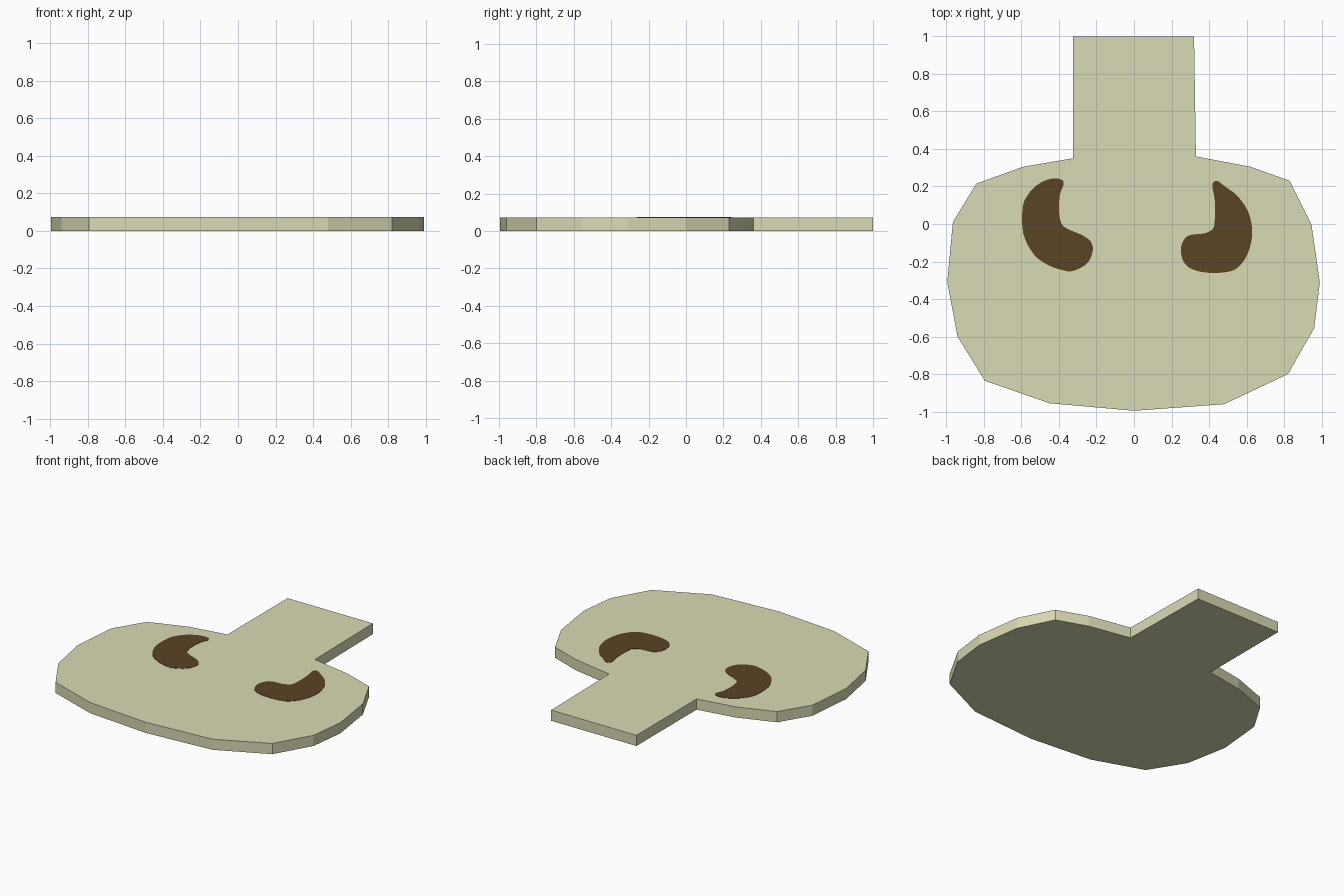
import bpy
import bmesh
from mathutils import Vector

if "Cube" in bpy.data.objects:
    bpy.data.objects.remove(bpy.data.objects["Cube"])

THICK = 0.073


def material(name, color):
    m = bpy.data.materials.new(name)
    m.diffuse_color = (*color, 1.0)
    m.use_nodes = True
    m.node_tree.nodes["Principled BSDF"].inputs["Base Color"].default_value = m.diffuse_color
    return m


def smooth_loop(pts, steps=4):
    """Closed Catmull-Rom curve through the given points."""
    out, n = [], len(pts)
    for i in range(n):
        a, b, c, d = (Vector(pts[(i + k) % n]) for k in (-1, 0, 1, 2))
        for s in range(steps):
            t = s / steps
            out.append(0.5 * (2 * b + (c - a) * t
                              + (2 * a - 5 * b + 4 * c - d) * t ** 2
                              + (3 * b - a - 3 * c + d) * t ** 3))
    return out


def slab(name, pts, z0, z1, mat):
    """Extrude a flat outline from z0 up to z1."""
    bm = bmesh.new()
    face = bm.faces.new([bm.verts.new((p[0], p[1], z0)) for p in pts])
    new = bmesh.ops.extrude_face_region(bm, geom=[face], use_keep_orig=True)["geom"]
    bmesh.ops.translate(bm, vec=(0, 0, z1 - z0),
                        verts=[g for g in new if isinstance(g, bmesh.types.BMVert)])
    bmesh.ops.recalc_face_normals(bm, faces=bm.faces)
    # concave caps are split into triangles
    bmesh.ops.triangulate(bm, faces=[f for f in bm.faces if len(f.verts) > 4])
    me = bpy.data.meshes.new(name)
    bm.to_mesh(me)
    bm.free()
    me.materials.append(mat)
    ob = bpy.data.objects.new(name, me)
    bpy.context.collection.objects.link(ob)
    return ob


cream = material("pale olive cream", (0.70, 0.70, 0.46))
brown = material("dark brown", (0.102, 0.056, 0.018))

# Body plate with a square tab at the back
body = [(-0.325, 1.0), (0.32, 1.0), (0.33, 0.36), (0.62, 0.305), (0.83, 0.23),
        (0.945, 0.0), (0.99, -0.31), (0.96, -0.555), (0.82, -0.80), (0.48, -0.96),
        (0.0, -0.995), (-0.45, -0.955), (-0.795, -0.835), (-0.94, -0.60),
        (-0.995, -0.31), (-0.965, 0.01), (-0.84, 0.215), (-0.59, 0.305),
        (-0.325, 0.35)]
slab("body_plate", body, 0, THICK, cream)

# Curved marks, thin plates lying on the body
left = [(-0.395, 0.24), (-0.375, 0.215), (-0.395, 0.155), (-0.40, 0.07),
        (-0.385, 0.0), (-0.345, -0.03), (-0.275, -0.06), (-0.23, -0.095),
        (-0.22, -0.145), (-0.25, -0.21), (-0.325, -0.25), (-0.385, -0.245),
        (-0.465, -0.215), (-0.535, -0.16), (-0.59, -0.05), (-0.593, 0.09),
        (-0.565, 0.155), (-0.52, 0.205), (-0.455, 0.238)]
right = [(0.44, 0.23), (0.485, 0.20), (0.555, 0.145), (0.61, 0.06), (0.63, -0.05),
         (0.605, -0.16), (0.55, -0.235), (0.485, -0.257), (0.40, -0.26),
         (0.32, -0.245), (0.27, -0.21), (0.25, -0.15), (0.26, -0.095),
         (0.295, -0.06), (0.375, -0.05), (0.42, -0.025), (0.43, 0.02),
         (0.43, 0.13), (0.417, 0.205)]
for side, pts in (("left", left), ("right", right)):
    slab(side + "_mark", smooth_loop(pts), THICK - 0.002, THICK + 0.002, brown)
